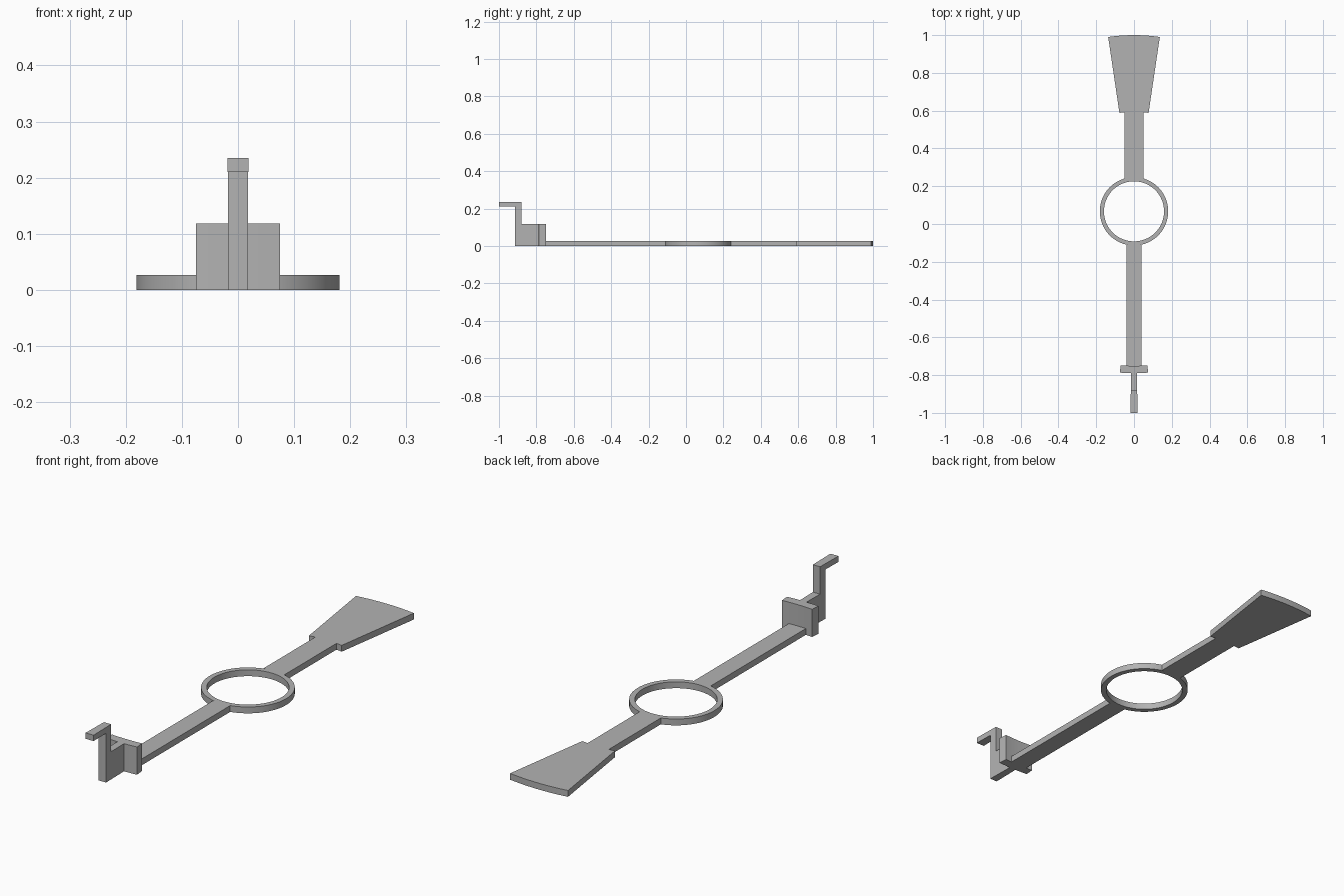
import bpy, bmesh, math

cube = bpy.data.objects.get("Cube")
if cube:
    bpy.data.objects.remove(cube, do_unlink=True)

CENTRE_Y = 0.067   # axis of the ring; every part is laid out around it
THICK = 0.027
R_OUT, R_IN = 0.181, 0.159
FRONT, BACK = -1, 1

grey = bpy.data.materials.new("plain grey")
grey.use_nodes = True
colour = (0.45, 0.45, 0.45, 1)
grey.diffuse_color = colour
grey.node_tree.nodes["Principled BSDF"].inputs["Base Color"].default_value = colour


def sweep(name, profile, half_angle, side=BACK, steps=12, closed=False):
    """Sweep an (r, z) profile around the ring axis; half_angle(r) limits each point."""
    bm = bmesh.new()
    rows = []
    for i in range(steps if closed else steps + 1):
        t = 2 * i / steps - 1
        row = []
        for r, z in profile:
            a = t * half_angle(r)
            row.append(bm.verts.new((r * math.sin(a), CENTRE_Y + side * r * math.cos(a), z)))
        rows.append(row)
    n = len(profile)
    pairs = list(zip(rows, rows[1:]))
    if closed:
        pairs.append((rows[-1], rows[0]))
    else:
        bm.faces.new(rows[0])
        bm.faces.new(rows[-1])
    for a, b in pairs:
        for j in range(n):
            k = (j + 1) % n
            bm.faces.new((a[j], a[k], b[k], b[j]))
    bmesh.ops.recalc_face_normals(bm, faces=bm.faces)
    mesh = bpy.data.meshes.new(name)
    bm.to_mesh(mesh)
    bm.free()
    mesh.materials.append(grey)
    obj = bpy.data.objects.new(name, mesh)
    bpy.context.collection.objects.link(obj)
    bpy.ops.object.select_all(action='DESELECT')
    obj.select_set(True)
    bpy.context.view_layer.objects.active = obj
    bpy.ops.object.shade_smooth_by_angle(angle=math.radians(30))
    return obj


def slab(r0, r1, top=THICK):
    return [(r0, 0), (r1, 0), (r1, top), (r0, top)]


def straight(half_width):
    return lambda r: math.asin(half_width / r)


def wedge(angle):
    return lambda r: angle


# Central ring
sweep("ring", slab(R_IN, R_OUT), wedge(math.pi), steps=96, closed=True)

# Back arm and flared tail
sweep("back_arm", slab(R_OUT, 0.527), straight(0.05))
sweep("tail_fan", slab(0.527, 0.933), wedge(0.147))

# Front arm and upright plate
sweep("front_arm", slab(R_OUT, 0.818), straight(0.04), FRONT)
sweep("end_plate", slab(0.818, 0.857, 0.118), wedge(0.087), FRONT)

# Stepped post with the forward lip
post = [(0.857, 0), (0.981, 0), (0.981, 0.21), (1.067, 0.21),
        (1.067, 0.235), (0.946, 0.235), (0.946, 0.118), (0.857, 0.118)]
sweep("hooked_post", post, wedge(0.0178), FRONT, steps=4)
